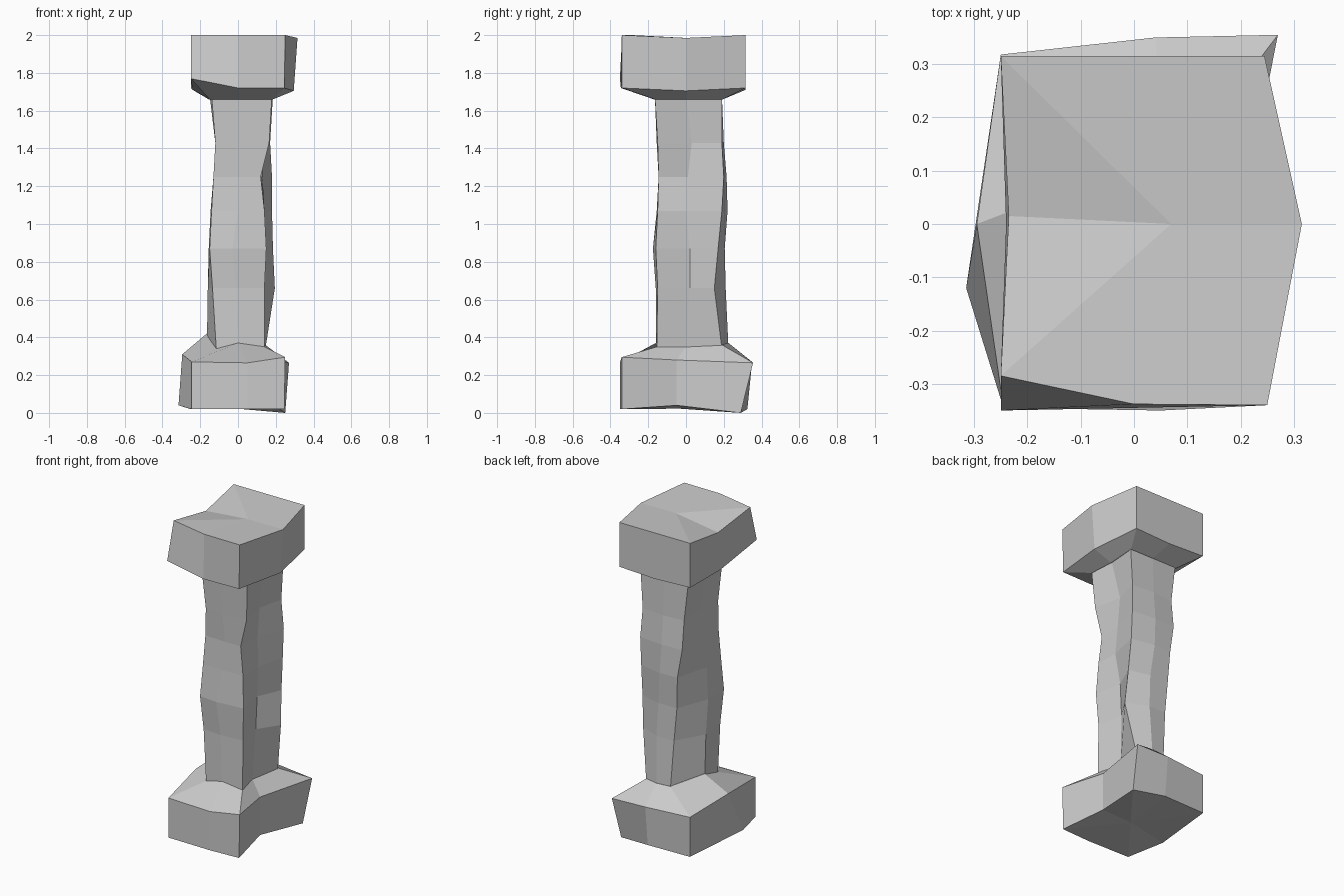
import bpy, bmesh
from mathutils import Vector

# Every ring has 8 points, counter-clockwise from the front-left corner:
# front-left, front-mid, front-right, right-mid, back-right, back-mid, back-left, left-mid


def loft(name, rings, top_centre=None):
    """Skin stacked rings with flat faces and close both ends with a fan."""
    bm = bmesh.new()
    rows = [[bm.verts.new(p) for p in ring] for ring in rings]
    n = len(rows[0])
    for low, high in zip(rows, rows[1:]):
        for i in range(n):
            j = (i + 1) % n
            bm.faces.new((low[i], low[j], high[j], high[i]))
    for row, centre in ((rows[0], None), (rows[-1], top_centre)):
        if centre is None:
            centre = sum((v.co for v in row), Vector()) / n
        c = bm.verts.new(centre)
        for i in range(n):
            bm.faces.new((row[i], row[(i + 1) % n], c))
    bmesh.ops.recalc_face_normals(bm, faces=bm.faces)
    mesh = bpy.data.meshes.new(name)
    bm.to_mesh(mesh)
    bm.free()
    ob = bpy.data.objects.new(name, mesh)
    bpy.context.collection.objects.link(ob)
    return ob


def level(z, *xy):
    """Horizontal ring from flat x, y pairs."""
    return [(xy[i], xy[i + 1], z) for i in range(0, len(xy), 2)]


# Base slab with a sloped shoulder
foot = [(-.115, -.155, .34), (0, -.16, .37), (.14, -.155, .35), (.10, .0, .35),
        (.145, .19, .36), (.05, .225, .37), (-.04, .215, .37), (-.165, .05, .42)]
loft("base", [
    [(-.245, -.345, .02), (.05, -.35, .02), (.245, -.34, .02), (.19, -.05, .04),
     (.25, .29, 0), (.04, .325, .02), (-.25, .318, .02), (-.315, -.12, .04)],
    [(-.245, -.345, .27), (.05, -.35, .265), (.25, -.34, .295), (.19, -.05, .28),
     (.27, .355, .265), (.04, .35, .27), (-.25, .318, .27), (-.295, .0, .31)],
    foot])

# Rough-hewn shaft with a groove down the right side
loft("shaft", [
    level(.34, -.115, -.155, 0, -.16, .14, -.155, .10, 0, .145, .19, .05, .225, -.04, .215, -.165, .05),
    level(.66, -.135, -.15, -.01, -.16, .14, -.15, .11, .02, .195, .15, .06, .21, -.06, .205, -.16, .03),
    level(.87, -.15, -.165, -.03, -.175, .15, -.16, .12, .02, .185, .17, .05, .205, -.08, .205, -.155, .0),
    level(1.07, -.14, -.15, 0, -.155, .14, -.15, .14, 0, .18, .19, .03, .22, -.09, .215, -.145, .0),
    level(1.25, -.13, -.14, .01, -.145, .12, -.145, .13, .01, .18, .20, .02, .215, -.12, .21, -.13, .0),
    level(1.43, -.12, -.15, 0, -.155, .165, -.15, .13, .03, .17, .19, .02, .20, -.12, .19, -.105, .0),
    level(1.68, -.14, -.165, 0, -.165, .18, -.165, .17, 0, .185, .19, .02, .19, -.15, .19, -.13, .0),
])

# Cap block with a tapered underside and a dipped top
loft("cap", [
    level(1.66, -.15, -.165, 0, -.17, .185, -.165, .175, 0, .185, .195, .02, .195, -.155, .19, -.14, 0),
    [(-.25, -.35, 1.77), (0, -.345, 1.72), (.245, -.34, 1.72), (.295, 0, 1.705),
     (.245, .315, 1.72), (0, .315, 1.71), (-.25, .315, 1.72), (-.24, .0, 1.71)],
    [(-.25, -.285, 2), (0, -.338, 2), (.25, -.34, 2), (.315, 0, 1.985),
     (.245, .315, 2), (-.015, .315, 2), (-.25, .315, 2), (-.235, .015, 1.95)],
], top_centre=(.07, 0, 1.985))
